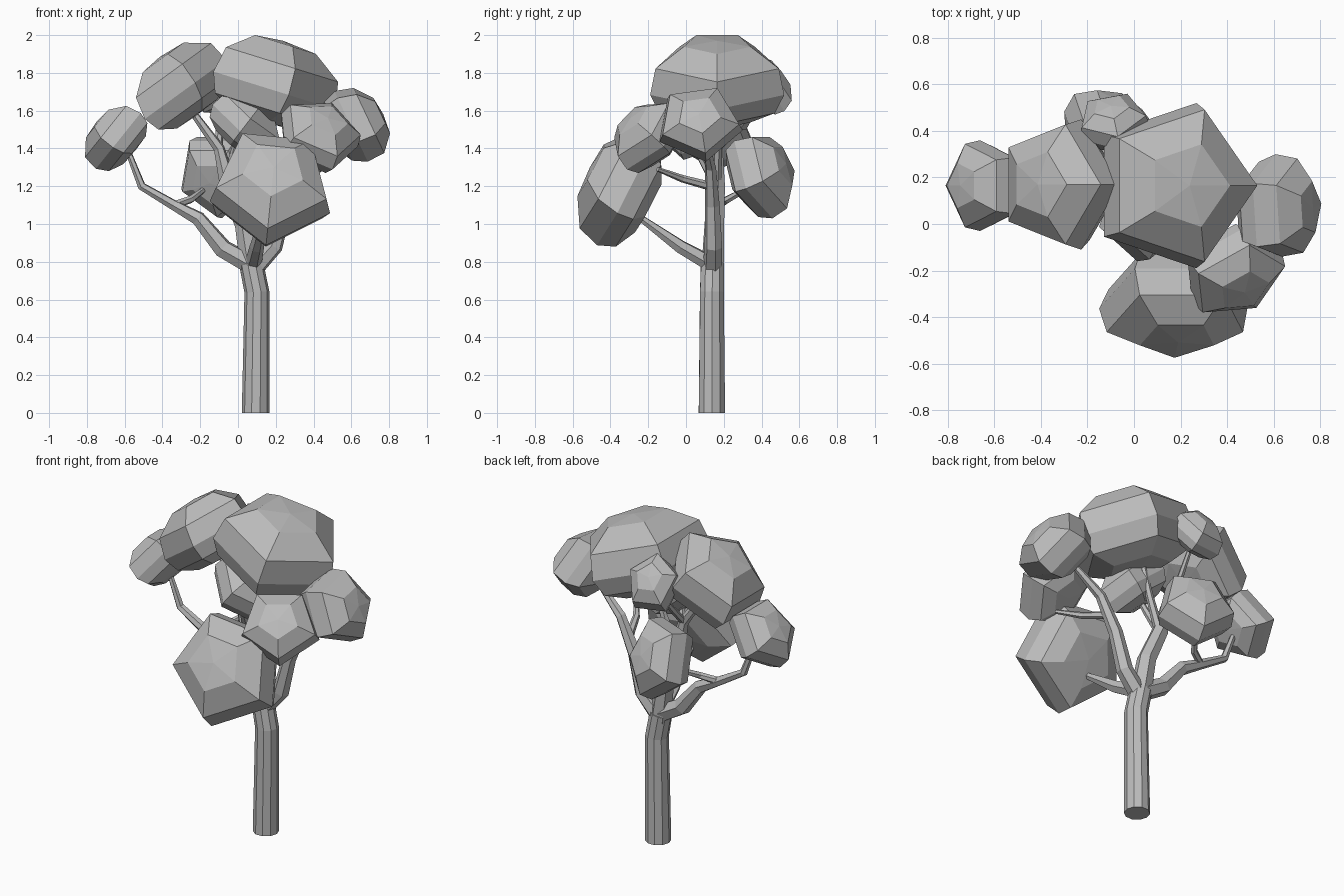
import bpy, bmesh, math
from mathutils import Vector

cube = bpy.data.objects.get("Cube")
if cube:
    bpy.data.objects.remove(cube, do_unlink=True)

grey = bpy.data.materials.new("plain_grey")
grey.use_nodes = True
COLOUR = (0.5, 0.5, 0.5, 1)
grey.diffuse_color = COLOUR
grey.node_tree.nodes["Principled BSDF"].inputs["Base Color"].default_value = COLOUR


def finish(name, bm):
    bmesh.ops.recalc_face_normals(bm, faces=bm.faces)
    mesh = bpy.data.meshes.new(name)
    bm.to_mesh(mesh)
    bm.free()
    mesh.materials.append(grey)
    obj = bpy.data.objects.new(name, mesh)
    bpy.context.scene.collection.objects.link(obj)


def bridge(bm, rings):
    n = len(rings[0])
    for a, b in zip(rings, rings[1:]):
        for i in range(n):
            j = (i + 1) % n
            bm.faces.new((a[i], a[j], b[j], b[i]))


def ring(bm, centre, u, v, radius, sides):
    turns = [math.tau * i / sides for i in range(sides)]
    return [bm.verts.new(centre + (u * math.cos(t) + v * math.sin(t)) * radius)
            for t in turns]


# Faceted tube through points (x, y, z, radius)
def limb(name, points, sides=6):
    bm = bmesh.new()
    pts = [Vector(p[:3]) for p in points]
    rings = []
    for i, p in enumerate(pts):
        d = (pts[min(i + 1, len(pts) - 1)] - pts[max(i - 1, 0)]).normalized()
        if i == 0 and p.z == 0:
            d = Vector((0, 0, 1))
        u = (Vector((0.3, 1, 0)) - d * d.dot(Vector((0.3, 1, 0)))).normalized()
        rings.append(ring(bm, p, u, d.cross(u), points[i][3], sides))
    bridge(bm, rings)
    bm.faces.new(rings[0])
    bm.faces.new(rings[-1])
    finish(name, bm)


# Five-sided flattened clump: (radius, height) pairs along its axis
CLUMP = [(0.5, 0.93), (0.92, 0.45), (1, -0.2), (0.86, -0.68), (0.5, -0.97)]


def foliage(name, low, high, axis, tip):
    bm = bmesh.new()
    axis = Vector(axis).normalized()
    tip = Vector(tip)
    u = (tip - axis * axis.dot(tip)).normalized()
    v = axis.cross(u)
    flat = 0.6
    rings = [ring(bm, axis * h * flat, u, v, r, 5) for r, h in CLUMP]
    bridge(bm, rings)
    for loop, h in ((rings[0], 1), (rings[-1], -1)):
        pole = bm.verts.new(axis * h * flat)
        for i in range(5):
            bm.faces.new((loop[i], loop[(i + 1) % 5], pole))
    # Size the clump to its extents
    for k in range(3):
        vals = [w.co[k] for w in bm.verts]
        lo, span = min(vals), max(vals) - min(vals)
        for w in bm.verts:
            w.co[k] = low[k] + (w.co[k] - lo) / span * (high[k] - low[k])
    finish(name, bm)


# Trunk and main limbs
limb("trunk", [(0.093, 0.137, 0, 0.073), (0.097, 0.137, 0.35, 0.069),
               (0.1, 0.137, 0.64, 0.066), (0.07, 0.14, 0.79, 0.064)], 10)
limb("central_limb", [(0.075, 0.14, 0.75, 0.062), (0.035, 0.15, 1.0, 0.054),
                      (-0.05, 0.16, 1.2, 0.048), (-0.1, 0.165, 1.4, 0.03),
                      (-0.26, 0.17, 1.62, 0.018)])
limb("left_side_limb", [(0.06, 0.14, 0.79, 0.055), (-0.08, 0.15, 0.87, 0.052),
                        (-0.21, 0.16, 1.03, 0.04), (-0.34, 0.17, 1.1, 0.029),
                        (-0.51, 0.17, 1.2, 0.023), (-0.58, 0.17, 1.38, 0.016)])
limb("right_side_limb", [(0.09, 0.14, 0.77, 0.052), (0.19, 0.145, 0.88, 0.048),
                         (0.25, 0.14, 1.1, 0.04), (0.35, 0.13, 1.3, 0.03),
                         (0.52, 0.1, 1.45, 0.018)])
limb("front_limb", [(0.08, 0.13, 0.79, 0.045), (0.1, -0.03, 0.88, 0.038),
                    (0.14, -0.28, 1.06, 0.016)])

# Twigs reaching the smaller clumps
limb("rear_low_twig", [(-0.34, 0.17, 1.1, 0.022), (-0.25, 0.22, 1.13, 0.02),
                       (-0.17, 0.33, 1.19, 0.014)])
limb("front_high_twig", [(-0.05, 0.16, 1.2, 0.025), (-0.03, 0.08, 1.35, 0.02),
                         (0.01, 0.02, 1.5, 0.014)])
limb("crown_twig", [(-0.05, 0.16, 1.2, 0.028), (0.03, 0.17, 1.4, 0.022),
                    (0.1, 0.18, 1.62, 0.015)])
limb("rear_high_twig", [(-0.1, 0.165, 1.4, 0.022), (-0.1, 0.28, 1.52, 0.018),
                        (-0.08, 0.42, 1.7, 0.012)])
limb("right_front_twig", [(0.29, 0.13, 1.2, 0.024), (0.35, -0.02, 1.24, 0.02),
                          (0.44, -0.15, 1.29, 0.012)])

# Foliage clumps: lowest corner, highest corner, axis, corner direction
foliage("crown_foliage", (-0.13, -0.19, 1.5), (0.53, 0.52, 2.0), (0.3, 0, 0.95), (1, 0, 0))
foliage("upper_left_foliage", (-0.54, -0.11, 1.5), (-0.05, 0.45, 1.96), (-0.55, 0, 0.83), (1, 0, 0.7))
foliage("outer_left_foliage", (-0.81, -0.03, 1.28), (-0.48, 0.36, 1.625), (-0.8, 0, 0.6), (-0.6, 0, -0.8))
foliage("outer_right_foliage", (0.44, -0.14, 1.33), (0.805, 0.3, 1.72), (0.93, 0, 0.36), (0, 0.15, -1))
foliage("front_right_foliage", (0.23, -0.38, 1.27), (0.65, 0, 1.64), (0.35, -0.65, 0.65), (1, 0, 0.1))
foliage("front_foliage", (-0.15, -0.575, 0.88), (0.487, -0.13, 1.48), (0.05, -0.87, 0.5), (-0.1, 0, -1))
foliage("inner_front_foliage", (-0.15, -0.16, 1.34), (0.22, 0.19, 1.69), (0.6, -0.1, 0.75), (0, -1, 0))
foliage("rear_low_foliage", (-0.3, 0.21, 1.03), (0.1, 0.575, 1.46), (0.32, 0.85, 0.35), (0, 0, -1))
foliage("rear_high_foliage", (-0.23, 0.3, 1.58), (0.07, 0.56, 1.89), (-0.1, 0.75, 0.65), (1, 0, 0.2))
